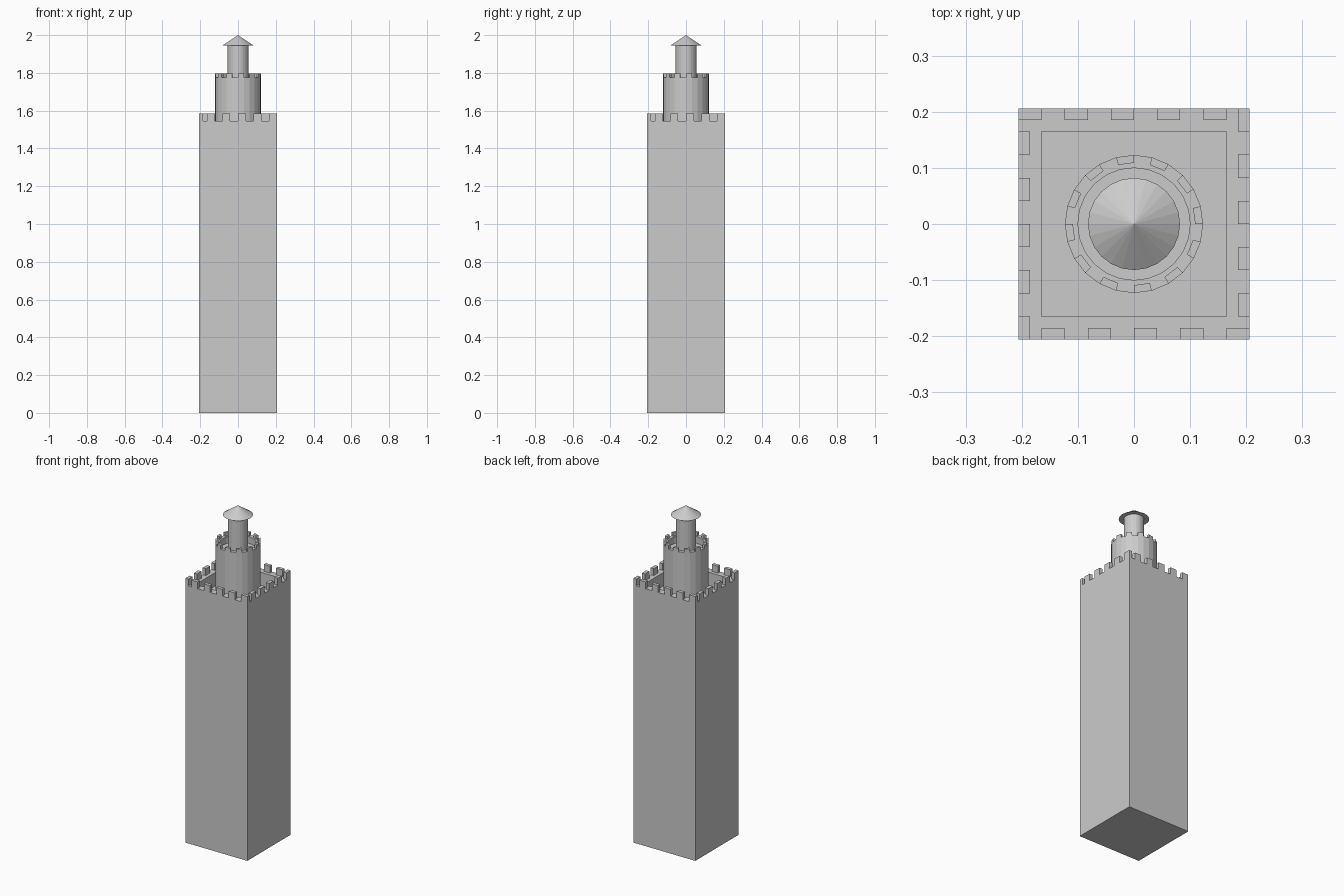
import bpy, bmesh
from math import sin, cos, pi, radians
from mathutils import Matrix

if "Cube" in bpy.data.objects:
    bpy.data.objects.remove(bpy.data.objects["Cube"])

stone = bpy.data.materials.new("grey stone")
stone.use_nodes = True
GREY = (0.6, 0.6, 0.6, 1)
stone.diffuse_color = GREY
stone.node_tree.nodes["Principled BSDF"].inputs["Base Color"].default_value = GREY

SIDES = 24


def finish(name, bm):
    bmesh.ops.recalc_face_normals(bm, faces=bm.faces)
    mesh = bpy.data.meshes.new(name)
    bm.to_mesh(mesh)
    bm.free()
    mesh.materials.append(stone)
    ob = bpy.data.objects.new(name, mesh)
    bpy.context.collection.objects.link(ob)
    return ob


def lathe(name, profile, sides, turn=0.0):
    """Stack rings of (radius, z) and close both ends; radius 0 is a point."""
    bm = bmesh.new()
    rings = []
    for r, z in profile:
        angles = [turn + 2 * pi * i / sides for i in range(sides if r else 1)]
        rings.append([bm.verts.new((r * cos(a), r * sin(a), z)) for a in angles])
    for low, high in zip(rings, rings[1:]):
        for i in range(sides):
            j = (i + 1) % sides
            if len(high) == 1:
                bm.faces.new((low[i], low[j], high[0]))
            else:
                bm.faces.new((low[i], low[j], high[j], high[i]))
    for ring in (rings[0], rings[-1]):
        if len(ring) > 2:
            bm.faces.new(ring)
    return finish(name, bm)


def prism(bm, outline, z0, z1):
    low = [bm.verts.new((x, y, z0)) for x, y in outline]
    high = [bm.verts.new((x, y, z1)) for x, y in outline]
    bm.faces.new(low[::-1])
    bm.faces.new(high)
    for i in range(4):
        j = (i + 1) % 4
        bm.faces.new((low[i], low[j], high[j], high[i]))
    return low + high


# Square shaft with a sunken roof inside its parapet
HALF, WALL_TOP, STEP = 0.206, 1.545, 0.0412
ROOF = WALL_TOP - 0.08
diag = 2 ** 0.5
inner = HALF - STEP
lathe("tower_shaft", [(HALF * diag, 0), (HALF * diag, WALL_TOP),
                      (inner * diag, WALL_TOP), (inner * diag, ROOF)], 4, pi / 4)

# Five merlons on each side, turned about the centre
bm = bmesh.new()
for side in range(4):
    for k in range(5):
        x0 = -HALF + (2 * k + 1) * STEP
        x1 = x0 + STEP
        y0, y1 = -HALF, -HALF + STEP / 2
        verts = prism(bm, [(x0, y0), (x1, y0), (x1, y1), (x0, y1)],
                      WALL_TOP, WALL_TOP + STEP)
        bmesh.ops.rotate(bm, verts=verts, matrix=Matrix.Rotation(side * pi / 2, 3, 'Z'))
finish("tower_merlons", bm)

# Round drum with its own sunken top
DRUM, DRUM_TOP = 0.123, 1.775
lathe("round_drum", [(DRUM, ROOF), (DRUM, DRUM_TOP), (0.1, DRUM_TOP),
                     (0.1, DRUM_TOP - 0.04)], SIDES)

# Drum merlons on every second facet
bm = bmesh.new()
for k in range(0, SIDES, 2):
    a, b = radians(15 * k), radians(15 * (k + 1))
    outline = [(r * cos(t), r * sin(t))
               for r, t in ((0.109, a), (DRUM, a), (DRUM, b), (0.109, b))]
    prism(bm, outline, DRUM_TOP, DRUM_TOP + 0.021)
finish("drum_merlons", bm)

# Slim turret and conical roof
lathe("turret", [(0.055, DRUM_TOP - 0.04), (0.055, 1.945)], SIDES)
lathe("cone_roof", [(0.082, 1.945), (0, 2.0)], SIDES)
